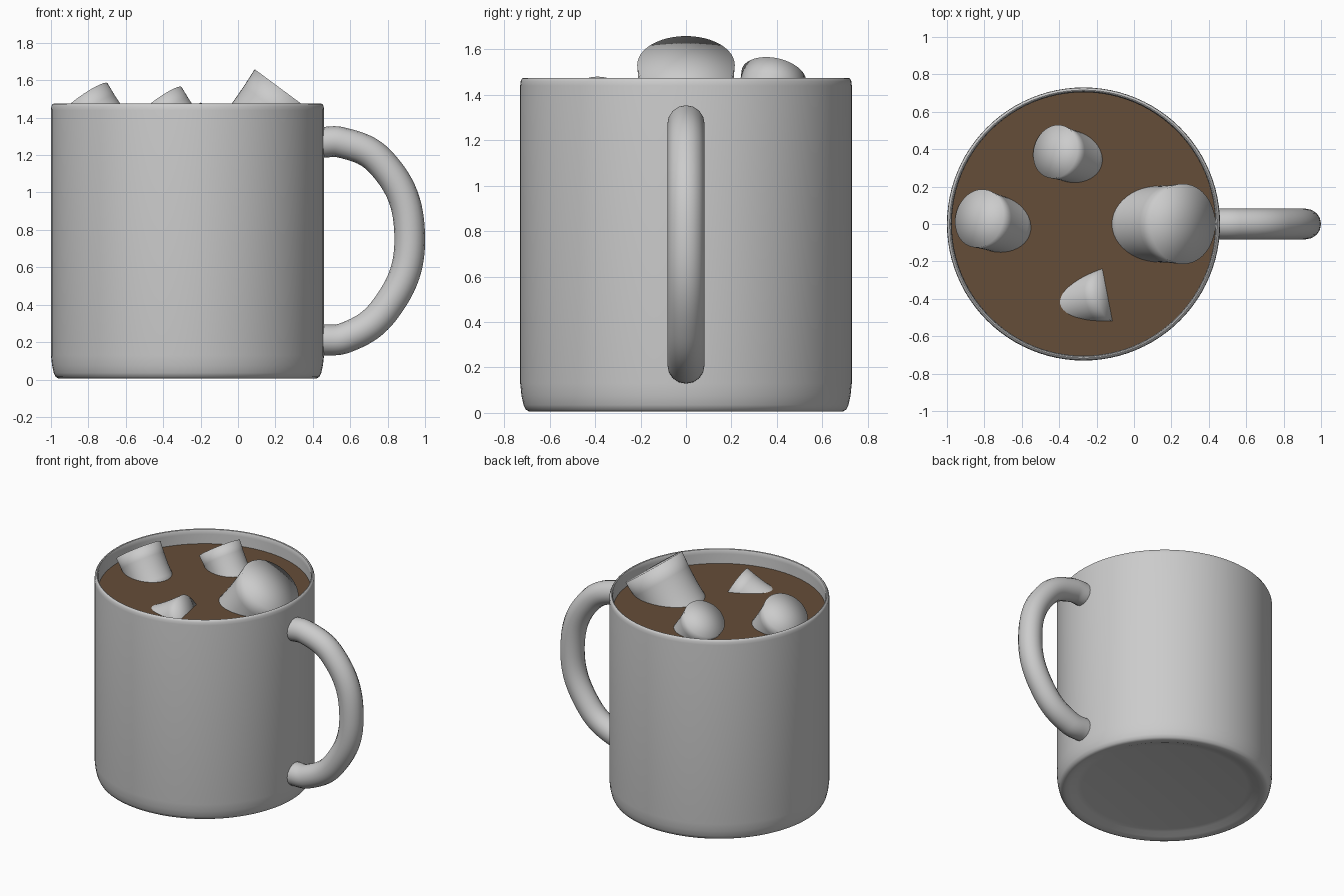
import bpy, math
from mathutils import Vector

if "Cube" in bpy.data.objects:
    bpy.data.objects.remove(bpy.data.objects["Cube"])

MUG_X = -0.27
COCOA_Z = 1.37


def lathe(name, profile, segments=96):
    """Revolve (radius, z) points round z; zero radius makes a pole."""
    verts, rings, faces = [], [], []
    for r, z in profile:
        n = 1 if r == 0 else segments
        rings.append([len(verts) + i for i in range(n)])
        for i in range(n):
            a = 2 * math.pi * i / segments
            verts.append((r * math.cos(a), r * math.sin(a), z))
    for low, high in zip(rings, rings[1:]):
        for i in range(segments):
            j = (i + 1) % segments
            if len(low) == 1:
                faces.append((low[0], high[j], high[i]))
            elif len(high) == 1:
                faces.append((low[i], low[j], high[0]))
            else:
                faces.append((low[i], low[j], high[j], high[i]))
    mesh = bpy.data.meshes.new(name)
    mesh.from_pydata(verts, [], faces)
    mesh.update()
    obj = bpy.data.objects.new(name, mesh)
    bpy.context.collection.objects.link(obj)
    return obj


def smooth(obj, angle=40):
    bpy.ops.object.select_all(action='DESELECT')
    obj.select_set(True)
    bpy.context.view_layer.objects.active = obj
    bpy.ops.object.shade_smooth_by_angle(angle=math.radians(angle))


# Mug body: recessed base, rounded foot, straight wall, rounded lip, hollow inside
mug = lathe("mug_body", [
    (0, 0.035), (0.56, 0.035), (0.60, 0.028), (0.64, 0.012), (0.67, 0.006),
    (0.69, 0.006), (0.705, 0.014), (0.715, 0.035), (0.724, 0.075), (0.73, 0.13),
    (0.73, 1.44), (0.728, 1.46), (0.722, 1.472), (0.716, 1.475), (0.71, 1.472),
    (0.705, 1.46), (0.704, 1.44), (0.704, 0.12), (0.68, 0.07), (0.64, 0.06), (0, 0.06)])
mug.location.x = MUG_X
smooth(mug)

# Handle: round tube along a smooth path
curve = bpy.data.curves.new("handle", 'CURVE')
curve.dimensions = '3D'
curve.bevel_depth = 0.082
curve.bevel_resolution = 6
curve.resolution_u = 12
path = [(0.445, 1.268), (0.55, 1.268), (0.77, 1.155), (0.918, 0.77),
        (0.79, 0.38), (0.57, 0.222), (0.445, 0.21)]
spline = curve.splines.new('BEZIER')
spline.bezier_points.add(len(path) - 1)
for point, (x, z) in zip(spline.bezier_points, path):
    point.co = (x, 0, z)
    point.handle_left_type = point.handle_right_type = 'AUTO'
handle = bpy.data.objects.new("handle", curve)
bpy.context.collection.objects.link(handle)
bpy.ops.object.select_all(action='DESELECT')
handle.select_set(True)
bpy.context.view_layer.objects.active = handle
bpy.ops.object.convert(target='MESH')
smooth(bpy.context.object)

# Cocoa surface
cocoa = lathe("cocoa", [(0.704, COCOA_Z), (0, COCOA_Z)])
cocoa.location.x = MUG_X
brown = bpy.data.materials.new("cocoa_brown")
brown.diffuse_color = (0.13, 0.075, 0.04, 1)
brown.use_nodes = True
brown.node_tree.nodes["Principled BSDF"].inputs["Base Color"].default_value = brown.diffuse_color
cocoa.data.materials.append(brown)

# Marshmallows: soft-waisted cylinders, (cap centre, radius, lean, heading)
marshmallows = {
    "marshmallow_large": ((0.262, 0, 1.531), 0.215, 36.5, 0),
    "marshmallow_left": ((-0.827, 0.03, 1.493), 0.158, 36.5, 163),
    "marshmallow_back": ((-0.42, 0.387, 1.48), 0.145, 36.5, 163),
    "marshmallow_front": ((-0.134, -0.377, 1.354), 0.143, 62, 11),
}
for name, (centre, r, lean, heading) in marshmallows.items():
    t, h = math.radians(lean), math.radians(heading)
    axis = Vector((math.sin(t) * math.cos(h), math.sin(t) * math.sin(h), math.cos(t)))
    m = lathe(name, [(0, -2 * r), (r, -2 * r), (0.965 * r, -1.5 * r), (0.95 * r, -r),
                     (0.965 * r, -0.5 * r), (r, 0), (0, 0)], 48)
    m.rotation_euler = (0, t, h)
    m.location = centre
    # One continuous soft shade over cap and wall
    m.data.polygons.foreach_set("use_smooth", [True] * len(m.data.polygons))
